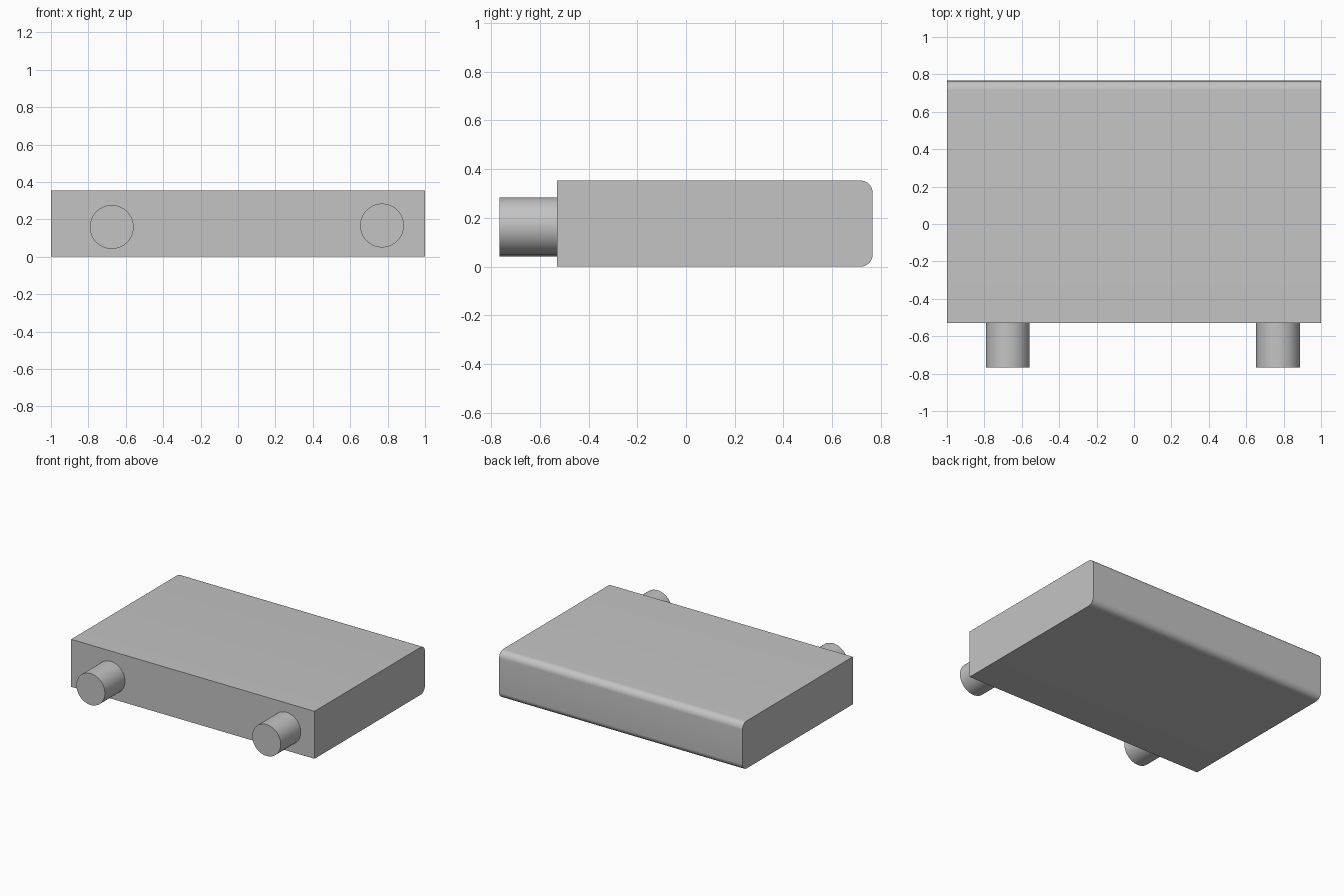
import bpy, bmesh
from math import pi, radians
from mathutils import Matrix, Vector

if "Cube" in bpy.data.objects:
    bpy.data.objects.remove(bpy.data.objects["Cube"], do_unlink=True)

FRONT, BACK, PEG_END = -0.53, 0.766, -0.766
HEIGHT, ROUND, PEG_RADIUS = 0.353, 0.05, 0.117

grey = bpy.data.materials.new("light_grey")
grey.use_nodes = True
colour = (0.55, 0.55, 0.55, 1)
grey.diffuse_color = colour
grey.node_tree.nodes["Principled BSDF"].inputs["Base Color"].default_value = colour


def add_part(name, bm):
    mesh = bpy.data.meshes.new(name)
    bmesh.ops.recalc_face_normals(bm, faces=bm.faces)
    bm.to_mesh(mesh)
    bm.free()
    mesh.materials.append(grey)
    part = bpy.data.objects.new(name, mesh)
    bpy.context.collection.objects.link(part)
    bpy.ops.object.select_all(action='DESELECT')
    part.select_set(True)
    bpy.context.view_layer.objects.active = part
    bpy.ops.object.shade_smooth_by_angle(angle=radians(30))
    return part


# Flat body, with its two long back edges rounded
bm = bmesh.new()
bmesh.ops.create_cube(bm, size=1)
bmesh.ops.scale(bm, vec=Vector((2, BACK - FRONT, HEIGHT)), verts=bm.verts)
bmesh.ops.translate(bm, vec=Vector((0, (BACK + FRONT) / 2, HEIGHT / 2)), verts=bm.verts)
back_edges = [e for e in bm.edges
              if all(v.co.y > 0 for v in e.verts)
              and abs(e.verts[0].co.x - e.verts[1].co.x) > 1]
bmesh.ops.bevel(bm, geom=back_edges, offset=ROUND, offset_type='OFFSET',
                segments=10, profile=0.5, affect='EDGES')
add_part("body", bm)

# Round pegs standing out of the front
for name, x, z in (("right_peg", -0.675, 0.159), ("left_peg", 0.77, 0.167)):
    bm = bmesh.new()
    bmesh.ops.create_cone(bm, cap_ends=True, segments=64, radius1=PEG_RADIUS,
                          radius2=PEG_RADIUS, depth=FRONT - PEG_END,
                          matrix=Matrix.Translation((x, (FRONT + PEG_END) / 2, z))
                          @ Matrix.Rotation(pi / 2, 4, 'X'))
    add_part(name, bm)
